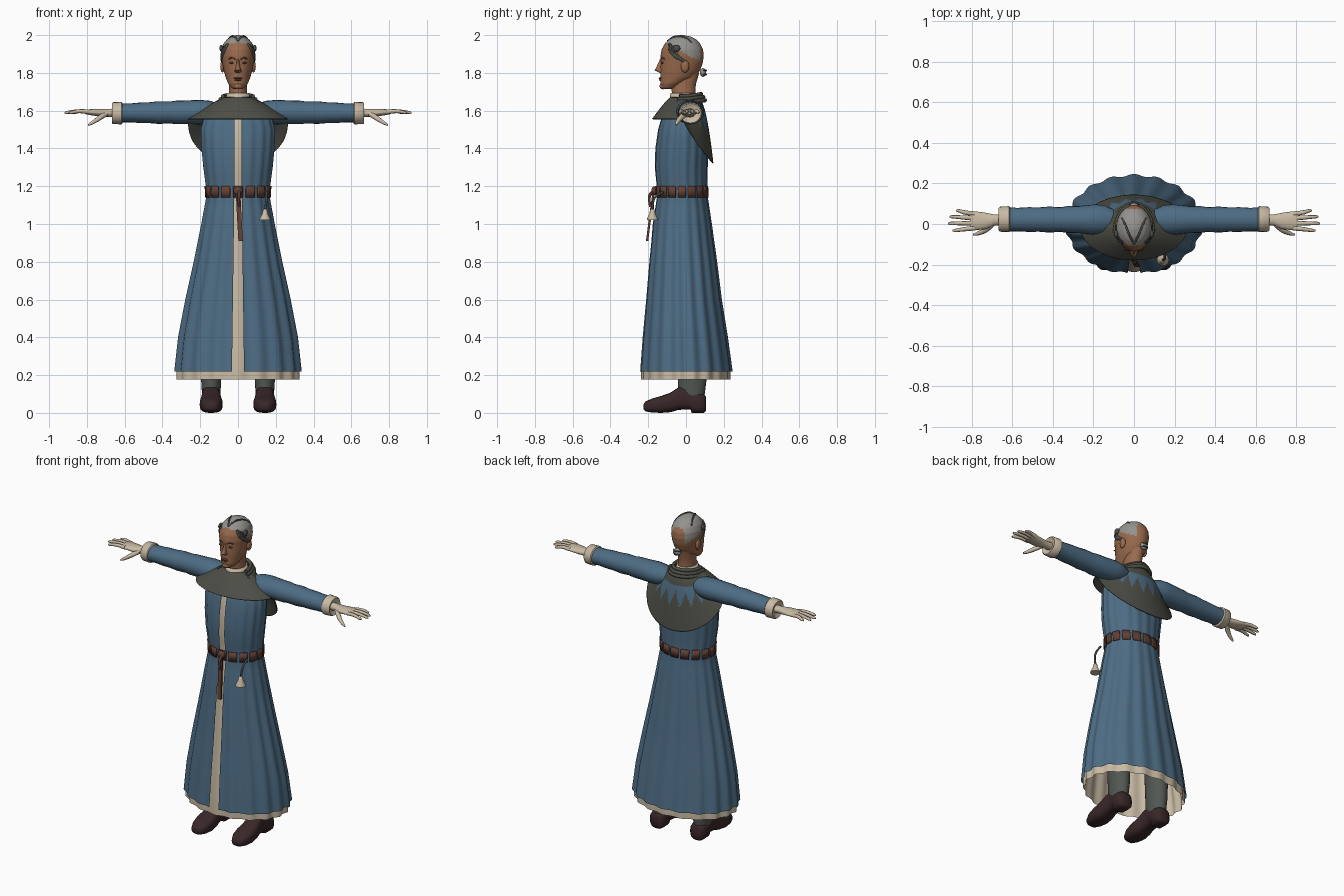
import bpy, bmesh
from math import sin, cos, pi, radians

cube = bpy.data.objects.get("Cube")
if cube:
    bpy.data.objects.remove(cube, do_unlink=True)


def material(name, r, g, b):
    m = bpy.data.materials.new(name)
    m.use_nodes = True
    m.diffuse_color = (r, g, b, 1)
    bsdf = next(n for n in m.node_tree.nodes if n.type == 'BSDF_PRINCIPLED')
    bsdf.inputs["Base Color"].default_value = (r, g, b, 1)
    bsdf.inputs["Roughness"].default_value = 0.9
    return m


BLUE = material("robe_blue", .075, .15, .23)
CREAM = material("cream_linen", .58, .49, .37)
OLIVE = material("cape_olive_grey", .075, .075, .062)
SKIN = material("skin_brown", .32, .145, .075)
LIP = material("lip_brown", .15, .06, .04)
LEATHER = material("belt_leather", .12, .05, .034)
BOOT = material("boot_dark_brown", .04, .02, .022)
GREY = material("stocking_grey", .085, .095, .085)
HAIR = material("hair_grey", .30, .29, .27)
STRAND = material("hair_dark_grey", .07, .075, .07)


def finish(name, mesh, mats, mirror=False, thick=0, angle=50):
    """Link a mesh with smooth shading, optional mirror and thickness."""
    ob = bpy.data.objects.new(name, mesh)
    bpy.context.collection.objects.link(ob)
    if not mesh.materials:
        for m in mats:
            mesh.materials.append(m)
    mesh.shade_smooth()
    mesh.set_sharp_from_angle(angle=radians(angle))
    if thick:
        ob.modifiers.new("thickness", 'SOLIDIFY').thickness = thick
    if mirror:
        ob.modifiers.new("mirror", 'MIRROR')
    return ob


def loft(name, rings, mats, closed=True, caps=False, **kw):
    """Skin a list of point rings."""
    bm = bmesh.new()
    vs = [[bm.verts.new(p) for p in r] for r in rings]
    n = len(rings[0])
    for a, b in zip(vs, vs[1:]):
        for i in range(n if closed else n - 1):
            j = (i + 1) % n
            bm.faces.new((a[i], a[j], b[j], b[i]))
    if caps:
        bm.faces.new(vs[0][::-1])
        bm.faces.new(vs[-1])
    bmesh.ops.recalc_face_normals(bm, faces=bm.faces)
    mesh = bpy.data.meshes.new(name)
    bm.to_mesh(mesh)
    bm.free()
    return finish(name, mesh, mats, **kw)


def oval(z, hw, yf, yb, n=28):
    return [(hw * cos(2 * pi * i / n), (yf + yb) / 2 + (yb - yf) / 2 * sin(2 * pi * i / n), z)
            for i in range(n)]


def oval_x(x, y, z, ry, rz, n=20):
    return [(x, y + ry * cos(2 * pi * i / n), z + rz * sin(2 * pi * i / n)) for i in range(n)]


def tube(name, pts, mat, mirror=False):
    """Smooth tapered tube through (x, y, z, radius) points."""
    cu = bpy.data.curves.new(name, 'CURVE')
    cu.dimensions, cu.bevel_depth, cu.bevel_resolution = '3D', 1, 2
    cu.resolution_u, cu.use_fill_caps = 6, True
    sp = cu.splines.new('BEZIER')
    sp.bezier_points.add(len(pts) - 1)
    for bp, (x, y, z, r) in zip(sp.bezier_points, pts):
        bp.co, bp.radius = (x, y, z), r
        bp.handle_left_type = bp.handle_right_type = 'AUTO'
    tmp = bpy.data.objects.new(name + "_path", cu)
    bpy.context.collection.objects.link(tmp)
    bpy.context.view_layer.update()
    mesh = bpy.data.meshes.new_from_object(tmp.evaluated_get(bpy.context.evaluated_depsgraph_get()))
    bpy.data.objects.remove(tmp)
    mesh.materials.clear()
    return finish(name, mesh, [mat], mirror)


def ball(name, at, size, mat, mirror=False):
    bm = bmesh.new()
    bmesh.ops.create_uvsphere(bm, u_segments=16, v_segments=10, radius=1)
    for v in bm.verts:
        v.co = [c + s * k for c, s, k in zip(at, size, v.co)]
    mesh = bpy.data.meshes.new(name)
    bm.to_mesh(mesh)
    bm.free()
    return finish(name, mesh, [mat], mirror)


def lookup(table, z):
    for a, b in zip(table, table[1:]):
        if z <= b[0]:
            t = max(0, (z - a[0]) / (b[0] - a[0]))
            return [p + t * (q - p) for p, q in zip(a[1:], b[1:])]
    return table[-1][1:]


# Robe outline: height, half width, front y, back y
BODY = [(.22, .342, -.25, .247), (.4, .322, -.236, .222), (.6, .283, -.217, .19),
        (.8, .238, -.2, .165), (1, .197, -.18, .137), (1.16, .167, -.155, .113),
        (1.3, .186, -.168, .115), (1.4, .196, -.165, .12), (1.5, .2, -.15, .115),
        (1.57, .18, -.13, .1), (1.61, .13, -.1, .08), (1.65, .07, -.07, .05)]


def body_point(z, ang, off=0.0, pleat=1.0):
    hw, yf, yb = lookup(BODY, z)
    a = pleat * (.022 if z < 1 else .014)
    k = 1 - a + a * cos(18 * ang)
    return ((hw + off) * k * sin(ang), (yf + yb) / 2 - ((yb - yf) / 2 + off) * k * cos(ang), z)


# Blue robe, open down the front, over a cream under robe
levels = [b[0] for b in BODY]
levels = sorted(levels + [(p + q) / 2 for p, q in zip(levels, levels[1:])])
robe = []
for z in levels:
    gap = (.036 - .018 * min(1, z / 1.3)) / lookup(BODY, z)[0]
    robe.append([body_point(z, gap + (2 * pi - 2 * gap) * i / 144) for i in range(145)])
loft("robe", robe, [BLUE], closed=False)
loft("under_robe", [[body_point(z, 2 * pi * i / 144, -.012) for i in range(144)]
                    for z in [.178] + levels], [CREAM])

# Belt made of leather segments, with knot, strap and tails
for s in range(16):
    mid = 2 * pi * s / 16
    loft("belt_segment", [[body_point(z, mid + .15 * (i / 3 - 1), .004, 0) for i in range(7)]
                          for z in (1.14, 1.2)], [LEATHER], closed=False, thick=.006)
ball("belt_knot", (0, -.168, 1.175), (.025, .016, .024), LEATHER)
loft("hanging_strap", [[(x + dx, y + dy, z) for dx, dy in ((-.012, -.006), (.012, -.006), (.012, .006), (-.012, .006))]
                       for x, y, z in ((0, -.17, 1.18), (.006, -.188, 1.05), (.014, -.206, .91))],
     [LEATHER], caps=True)
tube("strap_tail", [(.01, -.17, 1.18, .008), (.005, -.192, 1.15, .008), (.005, -.19, 1.09, .006)], LEATHER)

# Small bell on a cord
tube("bell_cord", [(.15, -.12, 1.17, .006), (.152, -.165, 1.14, .006), (.143, -.178, 1.07, .006)], STRAND)
loft("bell", [[(.143 + r * cos(i * pi / 8), -.178 + r * sin(i * pi / 8), z) for i in range(16)]
              for z, r in ((1.02, .03), (1.03, .028), (1.055, .015), (1.075, .011), (1.08, .004))],
     [CREAM], caps=True)

# Cape: short in front, long rounded hood flap behind
cape_rings = []
STEPS, AROUND = 40, 160
for j in range(STEPS + 1):
    s = j / STEPS
    ring = []
    for i in range(AROUND):
        a = 2 * pi * i / AROUND
        back = max(0, sin(a))
        k = s ** (.85 - .4 * back)
        low = 1.557 - .235 * back ** .8
        rim = .145 if back else .167
        ring.append(((.07 + .195 * k) * cos(a), -.012 + (.07 + (rim + .012 - .07 if back else rim - .07) * k) * sin(a),
                     1.672 + (low - 1.672) * s))
    cape_rings.append(ring)
cape = loft("cape", cape_rings, [OLIVE, BLUE], thick=.006)
# Blue pointed flames across the upper back
for n, p in enumerate(cape.data.polygons):
    s, a = (n // AROUND) / STEPS, (n % AROUND) / AROUND * 360
    spike = abs((a / 20) % 1 - .5) * 2
    if 30 < a < 150 and .22 < s < .30 + .28 * spike:
        p.material_index = 1

# Rolled hood folds and linen collar
for z, hw, yf, yb in ((1.655, .105, -.05, .1), (1.672, .093, -.045, .092), (1.688, .08, -.035, .08)):
    pts = [(hw * cos(t), yf + (yb - yf) * sin(t), z - .012 * cos(t) ** 2, .011)
           for t in [pi * i / 10 for i in range(11)]]
    tube("hood_fold", pts, OLIVE)
loft("collar", [oval(1.64, .068, -.088, .06), oval(1.693, .06, -.082, .054)], [CREAM], thick=.008)

# Sleeves with soft wrinkles, and cuffs
sleeve = [(.1, .05, .045), (.15, .072, .06), (.2, .074, .065), (.27, .067, .063), (.33, .066, .062),
          (.36, .061, .058), (.42, .064, .06), (.47, .06, .055), (.52, .061, .054), (.57, .058, .05), (.63, .059, .05)]
loft("sleeve", [oval_x(x, .022, 1.593 - .01 * (x - .1), ry, rz) for x, ry, rz in sleeve], [BLUE],
     caps=True, mirror=True)
loft("cuff", [oval_x(x, .024, 1.587, r, r * .93) for x, r in ((.612, .058), (.617, .064), (.662, .062), (.668, .056), (.655, .035))],
     [CREAM], caps=True, mirror=True)

# Hands
loft("palm", [oval_x(x, y, z, ry, rz) for x, y, z, ry, rz in
              ((.64, .022, 1.588, .027, .024), (.69, .02, 1.588, .027, .021), (.73, .015, 1.589, .04, .02),
               (.78, .016, 1.592, .046, .016), (.81, .018, 1.593, .043, .011))], [CREAM], caps=True, mirror=True)
for y0, y1, tip in ((-.02, -.032, .895), (.004, .003, .918), (.028, .036, .91), (.05, .066, .878)):
    tube("finger", [(.785, y0, 1.593, .012), (.84, (y0 + y1) / 2, 1.597, .0105), (tip - .01, y1, 1.59, .008),
                    (tip, y1, 1.588, .004)], CREAM, True)
tube("thumb", [(.70, .0, 1.583, .015), (.735, -.03, 1.56, .014), (.77, -.047, 1.537, .01), (.793, -.053, 1.524, .005)],
     CREAM, True)

# Neck and head
loft("neck", [oval(1.63, .058, -.075, .055), oval(1.69, .049, -.074, .05), oval(1.74, .047, -.08, .052),
              oval(1.8, .05, -.08, .07)], [SKIN])
HEAD = [(1.714, .022, -.122, -.075), (1.722, .036, -.132, -.05), (1.745, .053, -.136, -.01),
        (1.775, .065, -.136, .045), (1.81, .075, -.136, .073), (1.85, .083, -.134, .088),
        (1.89, .088, -.135, .094), (1.925, .087, -.129, .09), (1.955, .077, -.112, .075),
        (1.978, .058, -.088, .052), (1.992, .035, -.063, .025), (2, .008, -.03, -.012)]
zs = [HEAD[0][0]] + [a[0] + (b[0] - a[0]) * t / 4 for a, b in zip(HEAD, HEAD[1:]) for t in (1, 2, 3, 4)]
head = loft("head", [oval(z, *lookup(HEAD, z), n=48) for z in zs], [SKIN, HAIR], caps=True)
for p in head.data.polygons:
    x, y, z = p.center
    p.material_index = int(z > 1.955 - .55 * (y + .1) and y < .075)


def on_head(side, ang, z, r):
    """Point on the head surface; ang runs from the face to the back."""
    hw, yf, yb = lookup(HEAD, z)
    return (side * hw * sin(ang), (yf + yb) / 2 - (yb - yf) / 2 * cos(ang), z, r)


# Face
loft("nose", [oval(z, w, y, -.11, 12) for z, w, y in
              ((1.798, .008, -.135), (1.805, .018, -.15), (1.814, .017, -.166), (1.83, .011, -.157), (1.87, .008, -.139))],
     [SKIN], caps=True)
ball("upper_lip", (0, -.136, 1.772), (.023, .009, .005), LIP)
ball("lower_lip", (0, -.135, 1.763), (.019, .009, .005), LIP)
ball("chin", (0, -.122, 1.73), (.025, .018, .017), SKIN)
ball("eye", on_head(1, .4, 1.853, 0)[:3], (.015, .006, .005), LIP, True)
tube("brow", [on_head(1, t, z, .0035) for t, z in ((.17, 1.872), (.4, 1.88), (.62, 1.873))], LIP, True)
ball("ear", (.082, -.005, 1.835), (.012, .022, .033), SKIN, True)

# Swept hair strands and a small knot at the nape
for k in range(4):
    tube("side_strand", [on_head(1, .75 + .12 * k + t, z - .006 * k, .007) for t, z in
                         ((0, 1.955), (.15, 1.925), (.4, 1.895), (.7, 1.872))], STRAND, True)
tube("crown_strand", [(0, -.098, 1.968, .005), (.02, -.06, 1.992, .005), (.045, .0, 1.985, .005), (.06, .03, 1.96, .004)],
     STRAND, True)
ball("temple_tuft", (.088, -.05, 1.93), (.01, .02, .018), STRAND, True)
ball("hair_knot", (0, .09, 1.802), (.026, .017, .023), HAIR)
for dz in (-.011, .011):
    tube("knot_wrap", [(-.022, .092, 1.802 + dz, .004), (0, .106, 1.802 + dz, .005), (.022, .092, 1.802 + dz, .004)], STRAND)

# Stockings and boots
loft("stocking", [[(x + .142, y, z) for x, y, z in oval(h, w, f, b)] for h, w, f, b in
                  ((.09, .048, -.04, .098), (.17, .053, -.043, .108), (.3, .06, -.045, .11), (.8, .07, -.06, .09))],
     [GREY], mirror=True)
boot = [(-.226, .018, .02, .045), (-.215, .036, .008, .06), (-.18, .053, .002, .076), (-.13, .061, 0, .09),
        (-.08, .056, .004, .108), (-.04, .05, .016, .135), (.0, .049, .018, .145), (.025, .05, .017, .125),
        (.03, .051, 0, .122), (.07, .051, 0, .108), (.095, .046, 0, .1), (.106, .03, .01, .085)]
loft("boot", [[(.142 + w * (abs(c) ** .7) * (1 if c > 0 else -1), y, (lo + hi) / 2 + (hi - lo) / 2 * (abs(s) ** .7) * (1 if s > 0 else -1))
               for c, s in [(cos(pi * i / 12), sin(pi * i / 12)) for i in range(24)]] for y, w, lo, hi in boot],
     [BOOT], caps=True, mirror=True)
